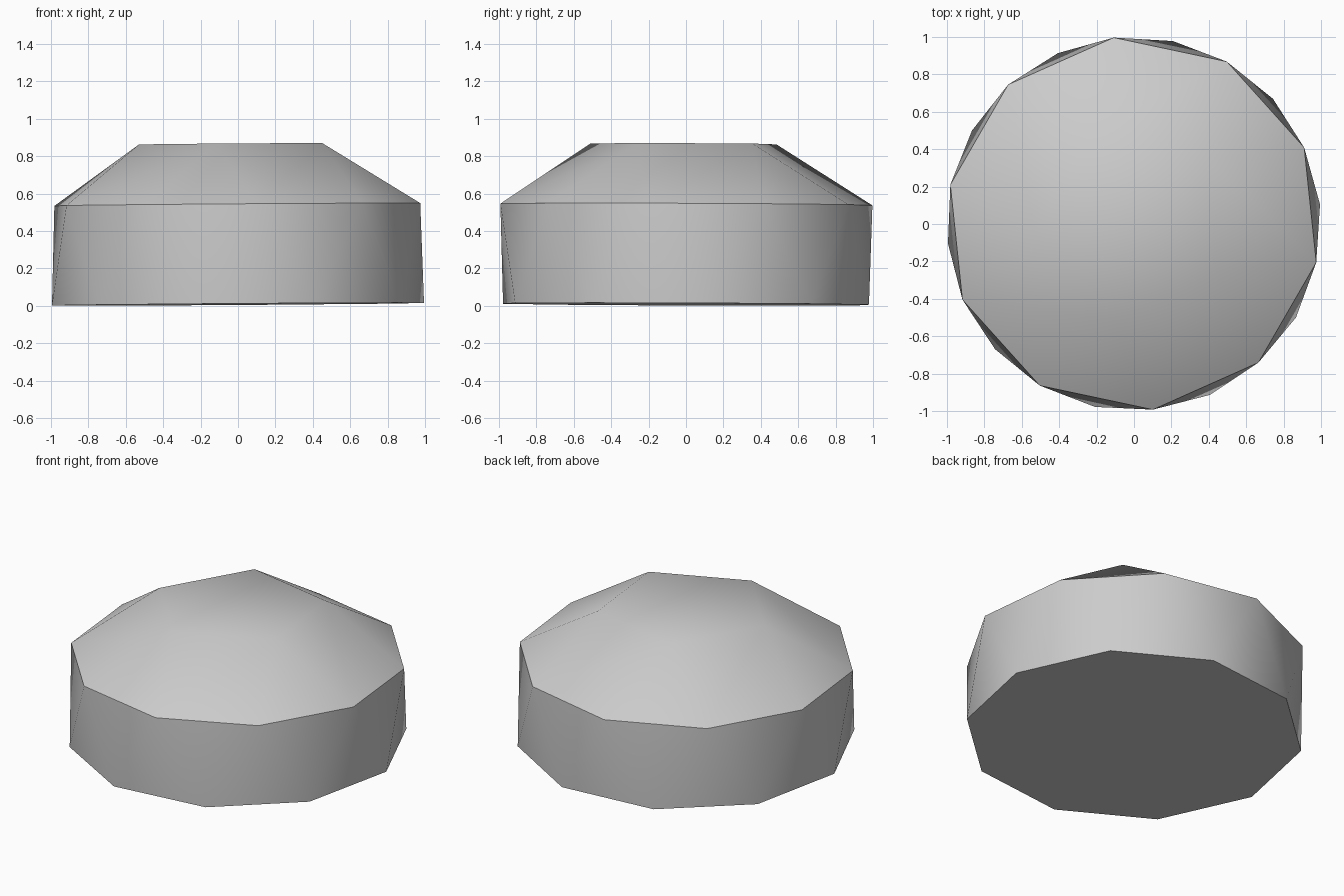
import bpy, bmesh, math
from mathutils import Euler

cube = bpy.data.objects.get("Cube")
if cube:
    bpy.data.objects.remove(cube)

# Single grey material
grey = bpy.data.materials.new("plain grey")
grey.use_nodes = True
color = (0.6, 0.6, 0.6, 1)
grey.diffuse_color = color
grey.node_tree.nodes["Principled BSDF"].inputs["Base Color"].default_value = color

# All edges share one length, so ring radii and heights follow from it
R = 1.0
EDGE = 2 * R * math.sin(math.pi / 10)
CAP_R = EDGE / (2 * math.sin(math.pi / 5))
BAND_H = math.sqrt(EDGE ** 2 - (2 * R * math.sin(math.pi / 20)) ** 2)
DOME_H = EDGE * math.sqrt((5 - math.sqrt(5)) / 10)

bm = bmesh.new()


def ring(count, radius, z, start):
    angles = [math.radians(start + 360 * i / count) for i in range(count)]
    return [bm.verts.new((radius * math.cos(a), radius * math.sin(a), z)) for a in angles]


base = ring(10, R, 0, 6)
rim = ring(10, R, BAND_H, 24)
cap = ring(5, CAP_R, BAND_H + DOME_H, 42)

# Flat base and cap
bm.faces.new(base[::-1])
bm.faces.new(cap)

# Band of alternating triangles
for i in range(10):
    j = (i + 1) % 10
    bm.faces.new((base[i], base[j], rim[i]))
    bm.faces.new((rim[i], base[j], rim[j]))

# Sloped crown of alternating triangles and squares
for i in range(5):
    a, b, c = 2 * i, 2 * i + 1, (2 * i + 2) % 10
    bm.faces.new((rim[a], rim[b], cap[i]))
    bm.faces.new((rim[b], rim[c], cap[(i + 1) % 5], cap[i]))

# Very slight lean, then rest on the ground
bm.transform(Euler((-0.004, -0.007, 0)).to_matrix().to_4x4())
low = min(v.co.z for v in bm.verts)
for v in bm.verts:
    v.co.z -= low
bmesh.ops.recalc_face_normals(bm, faces=bm.faces)

mesh = bpy.data.meshes.new("faceted_solid")
bm.to_mesh(mesh)
bm.free()
mesh.materials.append(grey)
solid = bpy.data.objects.new("faceted_solid", mesh)
bpy.context.collection.objects.link(solid)
bpy.context.view_layer.objects.active = solid
solid.select_set(True)
bpy.ops.object.shade_smooth_by_angle(angle=math.radians(40))
